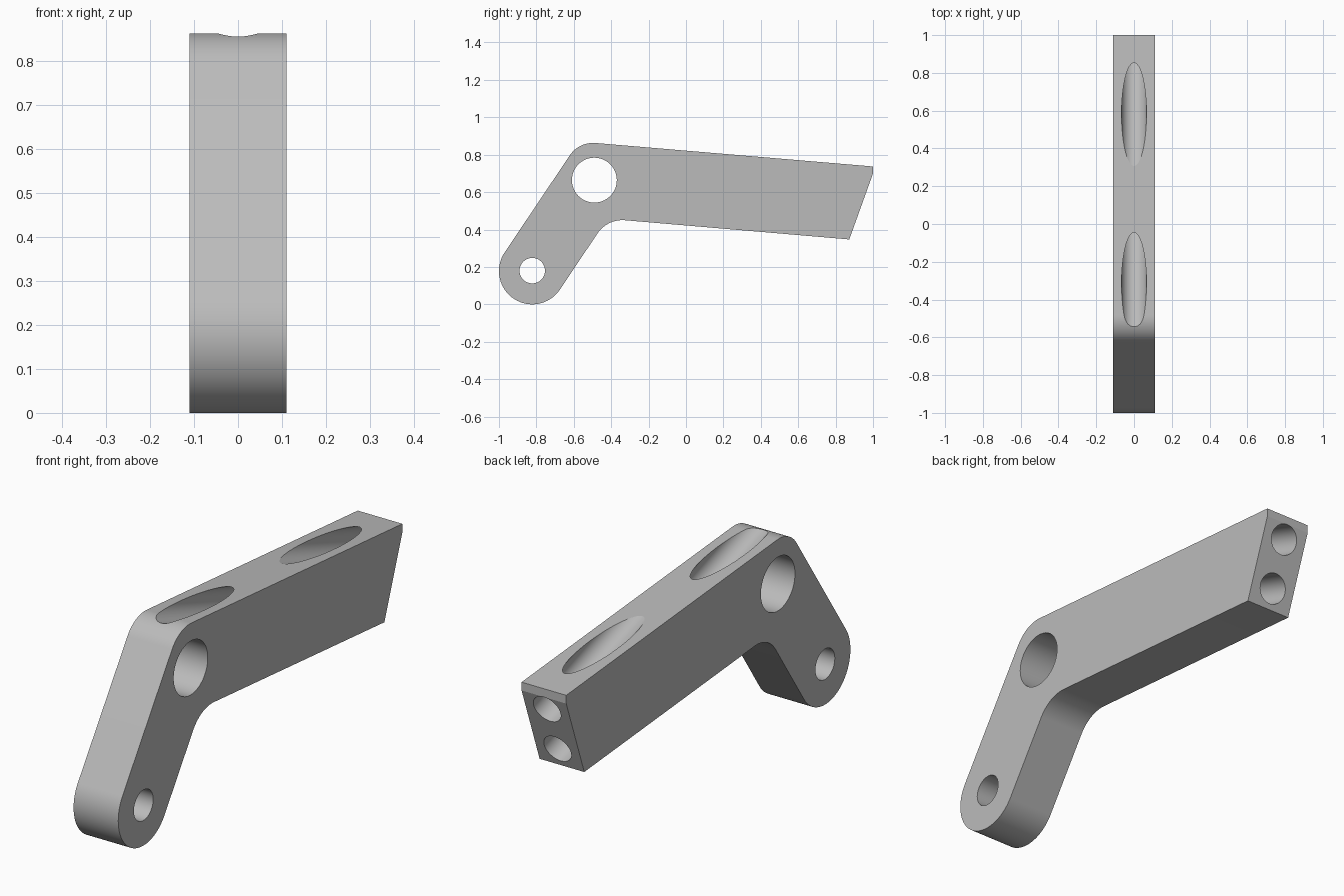
import bpy
import bmesh
import math
from mathutils import Vector, Matrix

if "Cube" in bpy.data.objects:
    bpy.data.objects.remove(bpy.data.objects["Cube"], do_unlink=True)

HALF_WIDTH = 0.11

grey = bpy.data.materials.new("plain grey")
grey.use_nodes = True
colour = (0.5, 0.5, 0.5, 1)
grey.diffuse_color = colour
grey.node_tree.nodes["Principled BSDF"].inputs["Base Color"].default_value = colour


def make_object(name, bm):
    bmesh.ops.recalc_face_normals(bm, faces=bm.faces)
    mesh = bpy.data.meshes.new(name)
    bm.to_mesh(mesh)
    bm.free()
    mesh.materials.append(grey)
    obj = bpy.data.objects.new(name, mesh)
    bpy.context.collection.objects.link(obj)
    return obj


def arc(centre, radius, start, end, steps):
    """Points on an arc, angles in radians."""
    return [centre + radius * Vector((math.cos(a), math.sin(a)))
            for a in (start + (end - start) * i / steps for i in range(steps + 1))]


def fillet(before, corner, after, radius, steps=20):
    """Rounds one corner of the outline."""
    a, b = (before - corner).normalized(), (after - corner).normalized()
    half = a.angle(b) / 2
    centre = corner + (a + b).normalized() * radius / math.sin(half)
    p = corner + a * radius / math.tan(half) - centre
    q = corner + b * radius / math.tan(half) - centre
    start = math.atan2(p.y, p.x)
    turn = math.atan2(p.cross(q), p.dot(q))
    return arc(centre, radius, start, start + turn, steps)


# Side outline of the bent arm, in y and z
pivot = Vector((-0.822, 0.178))
lean = math.radians(56.1)
round_foot = arc(pivot, 0.178, lean + math.pi / 2, lean + math.pi * 1.5, 48)
elbow_top = Vector((-0.572, 0.870))
elbow_under = Vector((-0.4205, 0.4576))
tip_top, tip_edge, tip_under = (Vector(p) for p in
                                ((1.0, 0.737), (1.0, 0.70), (0.873, 0.347)))
outline = (round_foot
           + fillet(round_foot[-1], elbow_under, tip_under, 0.16)
           + [tip_under, tip_edge, tip_top]
           + fillet(tip_top, elbow_top, round_foot[0], 0.15))

bm = bmesh.new()
side = bm.faces.new([bm.verts.new((-HALF_WIDTH, p.x, p.y)) for p in outline])
extruded = bmesh.ops.extrude_face_region(bm, geom=[side])["geom"]
bmesh.ops.translate(bm, vec=(2 * HALF_WIDTH, 0, 0),
                    verts=[v for v in extruded if isinstance(v, bmesh.types.BMVert)])
arm = make_object("bent_arm", bm)


def drill(name, centre, direction, radius, length):
    """Bores a round hole through the arm."""
    bm = bmesh.new()
    turn = Vector(direction).to_track_quat("Z", "Y").to_matrix().to_4x4()
    bmesh.ops.create_cone(bm, cap_ends=True, segments=64, radius1=radius,
                          radius2=radius, depth=length,
                          matrix=Matrix.Translation(centre) @ turn)
    cutter = make_object(name, bm)
    cutter.hide_render = True
    mod = arm.modifiers.new(name, "BOOLEAN")
    mod.operation = "DIFFERENCE"
    mod.solver = "EXACT"
    mod.object = cutter
    bpy.context.view_layer.objects.active = arm
    bpy.ops.object.modifier_apply(modifier=name)
    bpy.data.objects.remove(cutter, do_unlink=True)


# Cross holes at the foot and the elbow
drill("pivot_hole", (0, pivot.x, 0.18), (1, 0, 0), 0.068, 1)
drill("elbow_hole", (0, -0.49, 0.664), (1, 0, 0), 0.12, 1)

# Sloping bores from the end face up through the top
for name, y, z in (("upper_bore", 0.97, 0.64), ("lower_bore", 0.904, 0.433)):
    drill(name, (0, y, z), (0, -1, 0.34), 0.066, 4)

bpy.ops.object.select_all(action="DESELECT")
arm.select_set(True)
bpy.context.view_layer.objects.active = arm
bpy.ops.object.shade_smooth_by_angle(angle=math.radians(10))
